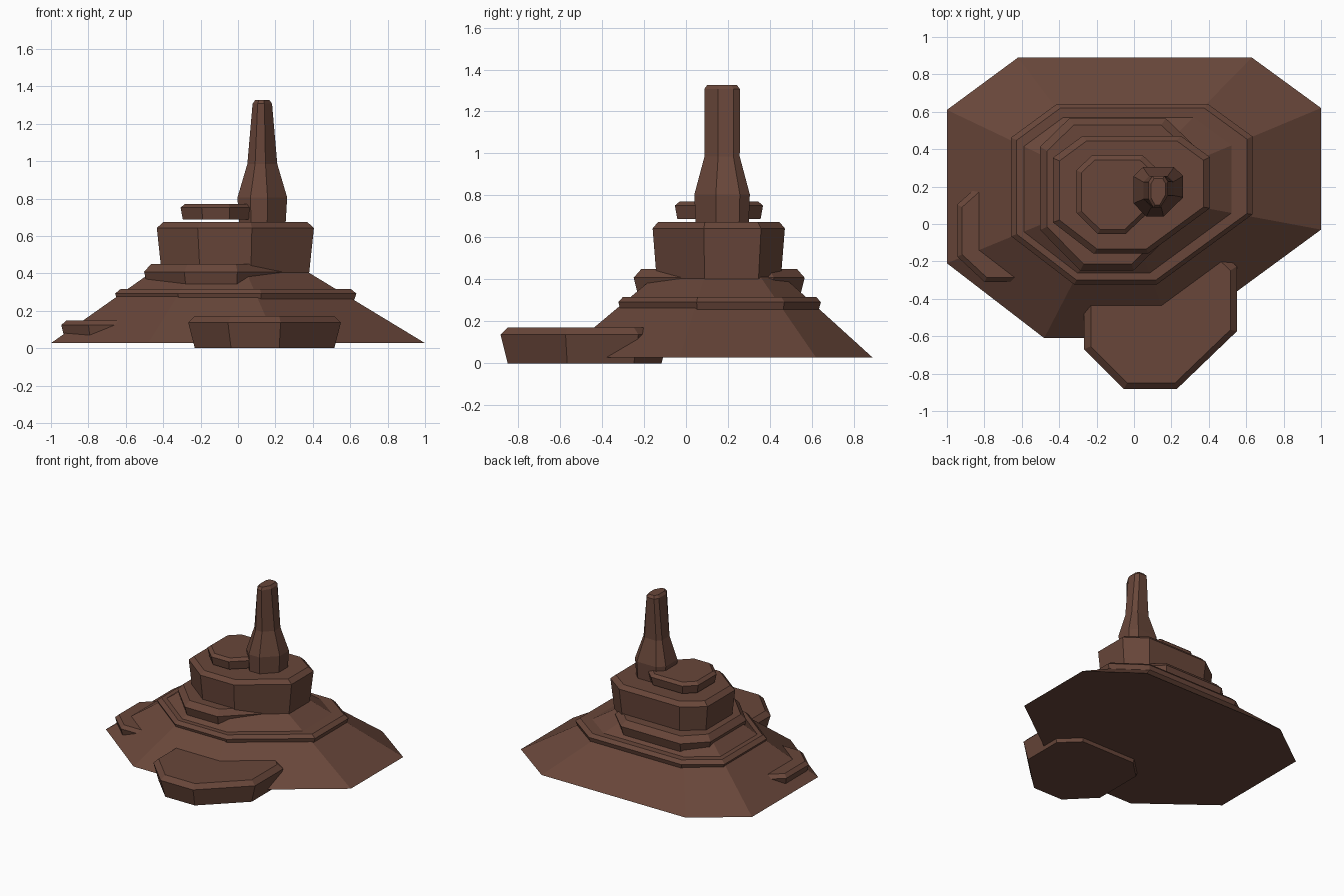
import bpy, bmesh

if "Cube" in bpy.data.objects:
    bpy.data.objects.remove(bpy.data.objects["Cube"])

# Shared irregular octagon outline (all layers are scaled copies), anticlockwise
OUTLINE = [(-0.48, -0.75), (0.21, -0.75), (1, -0.17), (1, 0.48),
           (0.63, 0.75), (-0.62, 0.75), (-1, 0.47), (-1, -0.35)]

rock = bpy.data.materials.new("brown_rock")
rock.diffuse_color = (0.14, 0.062, 0.042, 1)
rock.use_nodes = True
rock.node_tree.nodes["Principled BSDF"].inputs["Base Color"].default_value = rock.diffuse_color


def loft(name, rings):
    """Stack outline rings (z, centre x, centre y, scale x, scale y) into a closed solid."""
    bm = bmesh.new()
    loops = [[bm.verts.new((cx + x * sx, cy + y * sy, z)) for x, y in OUTLINE]
             for z, cx, cy, sx, sy in rings]
    n = len(OUTLINE)
    for a, b in zip(loops, loops[1:]):
        for i in range(n):
            j = (i + 1) % n
            bm.faces.new((a[i], a[j], b[j], b[i]))
    bm.faces.new(loops[0][::-1])
    bm.faces.new(loops[-1])
    mesh = bpy.data.meshes.new(name)
    bm.to_mesh(mesh)
    bm.free()
    mesh.materials.append(rock)
    obj = bpy.data.objects.new(name, mesh)
    bpy.context.collection.objects.link(obj)
    return obj


def slab(name, cx, cy, sx, sy, zs, draft, inset):
    """Plate that flares up to a rim, then is bevelled in to its top."""
    loft(name, [(z, cx, cy, sx - d, sy - d * sy / sx)
                for z, d in zip(zs, (draft, 0, inset))])


# Sloping mound
loft("mound", [(0.027, 0, 0.14, 1, 1), (0.5, -0.055, 0.162, 0.275, 0.275)])

# Stepped terraces
slab("lower_terrace", -0.012, 0.16, 0.645, 0.643, (0.255, 0.292, 0.317), 0.013, 0.03)
slab("middle_terrace", -0.09, 0.158, 0.412, 0.543, (0.32, 0.408, 0.45), 0.022, 0.037)
slab("upper_terrace", -0.014, 0.156, 0.42, 0.42, (0.38, 0.643, 0.674), 0.028, 0.035)
slab("top_slab", -0.09, 0.157, 0.217, 0.28, (0.688, 0.752, 0.772), 0.012, 0.025)

# Outlying ledges
slab("front_ledge", 0.142, -0.483, 0.408, 0.534, (0, 0.137, 0.172), 0.035, 0.035)
slab("side_ledge", -0.665, -0.055, 0.28, 0.34, (0.067, 0.123, 0.148), 0.014, 0.026)

# Rock spire
loft("spire", [(z, 0.13, 0.172, sx, hy / 0.75) for z, sx, hy in (
    (0.66, 0.124, 0.127), (0.805, 0.133, 0.132), (0.985, 0.08, 0.084),
    (1.307, 0.052, 0.085), (1.327, 0.038, 0.07))])
